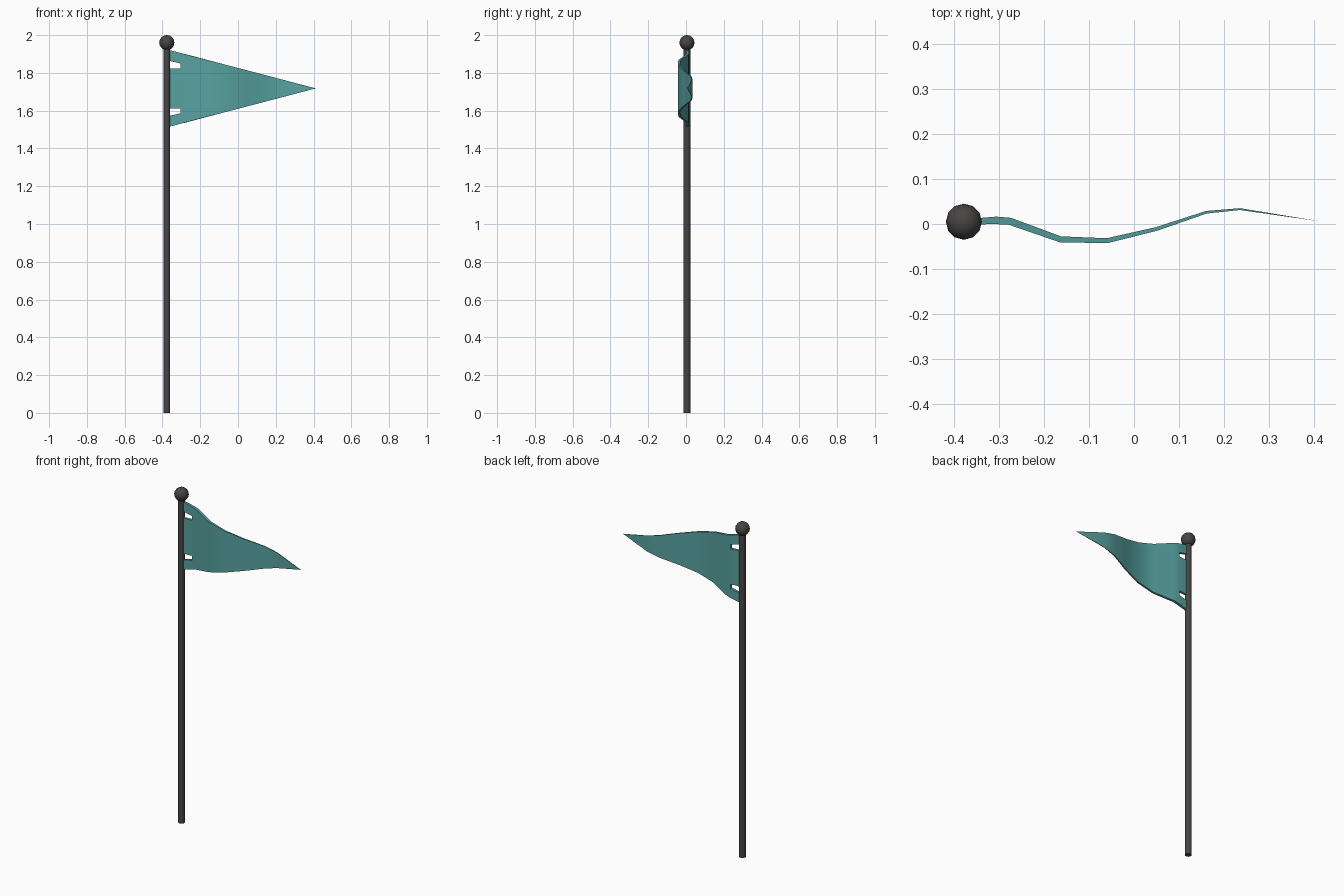
import bpy, bmesh, math
from mathutils import Matrix, Vector

if "Cube" in bpy.data.objects:
    bpy.data.objects.remove(bpy.data.objects["Cube"])


def material(name, rgb):
    m = bpy.data.materials.new(name)
    m.diffuse_color = (*rgb, 1)
    m.use_nodes = True
    m.node_tree.nodes["Principled BSDF"].inputs["Base Color"].default_value = m.diffuse_color
    return m


teal = material("teal cloth", (0.095, 0.36, 0.35))
dark = material("dark grey", (0.065, 0.058, 0.058))
POLE = Vector((-0.377, 0.005, 0))


def finish(name, bm, mat, angle):
    bmesh.ops.recalc_face_normals(bm, faces=bm.faces)
    me = bpy.data.meshes.new(name)
    bm.to_mesh(me)
    bm.free()
    me.materials.append(mat)
    me.shade_smooth()
    me.set_sharp_from_angle(angle=math.radians(angle))
    ob = bpy.data.objects.new(name, me)
    bpy.context.collection.objects.link(ob)
    return ob


# Pole
bm = bmesh.new()
bmesh.ops.create_cone(bm, cap_ends=True, segments=10, radius1=0.0187, radius2=0.0187,
                      depth=1.95, matrix=Matrix.Translation(POLE + Vector((0, 0, 0.975))))
finish("pole", bm, dark, 50)

# Ball on top
bm = bmesh.new()
bmesh.ops.create_uvsphere(bm, u_segments=12, v_segments=8, radius=0.04,
                          matrix=Matrix.Translation(POLE + Vector((0, 0, 1.96))))
finish("finial_ball", bm, dark, 50)

# Pennant: wavy tapered sheet, rows converge at the tip
wave = [(-0.372, 0.005), (-0.305, 0.008), (-0.275, 0.006), (-0.163, -0.034),
        (-0.06, -0.037), (0.05, -0.011), (0.16, 0.026), (0.235, 0.033), (0.412, 0.006)]
rows = [-1, -0.72, -0.52, 0.52, 0.72, 1]
rows_notch = [-1, -0.705, -0.565, 0.565, 0.705, 1]
TIP_X, MID_Z = 0.412, 1.718
bm = bmesh.new()
sides = []
for s in (-1, 1):
    grid = []
    for i, (x, y) in enumerate(wave):
        a, b = wave[max(i - 1, 0)], wave[min(i + 1, len(wave) - 1)]
        n = Vector((a[1] - b[1], b[0] - a[0])).normalized()
        taper = (TIP_X - x) / 0.772
        t = s * 0.5 * 0.018 * taper * (0.65 if i == 0 else 1)
        fr = rows_notch if i == 1 else rows
        grid.append([bm.verts.new((x + n.x * t, y + n.y * t, MID_Z + 0.202 * taper * f))
                     for f in fr])
    sides.append(grid)

# cells of the sheet, leaving two notches beside the pole
cells = {(i, j) for i in range(len(wave) - 1) for j in range(5)} - {(0, 1), (0, 3)}
F, B = sides
for i, j in cells:
    loop = [(i, j), (i + 1, j), (i + 1, j + 1), (i, j + 1)]
    for g in (F, B):
        bm.faces.new([g[p][q] for p, q in loop])
    # rim wherever there is no neighbouring cell
    for k, nb in enumerate([(i, j - 1), (i + 1, j), (i, j + 1), (i - 1, j)]):
        if nb not in cells:
            (p, q), (r, u) = loop[k], loop[(k + 1) % 4]
            bm.faces.new([F[p][q], F[r][u], B[r][u], B[p][q]])
bmesh.ops.remove_doubles(bm, verts=bm.verts, dist=1e-4)
finish("pennant", bm, teal, 40)
